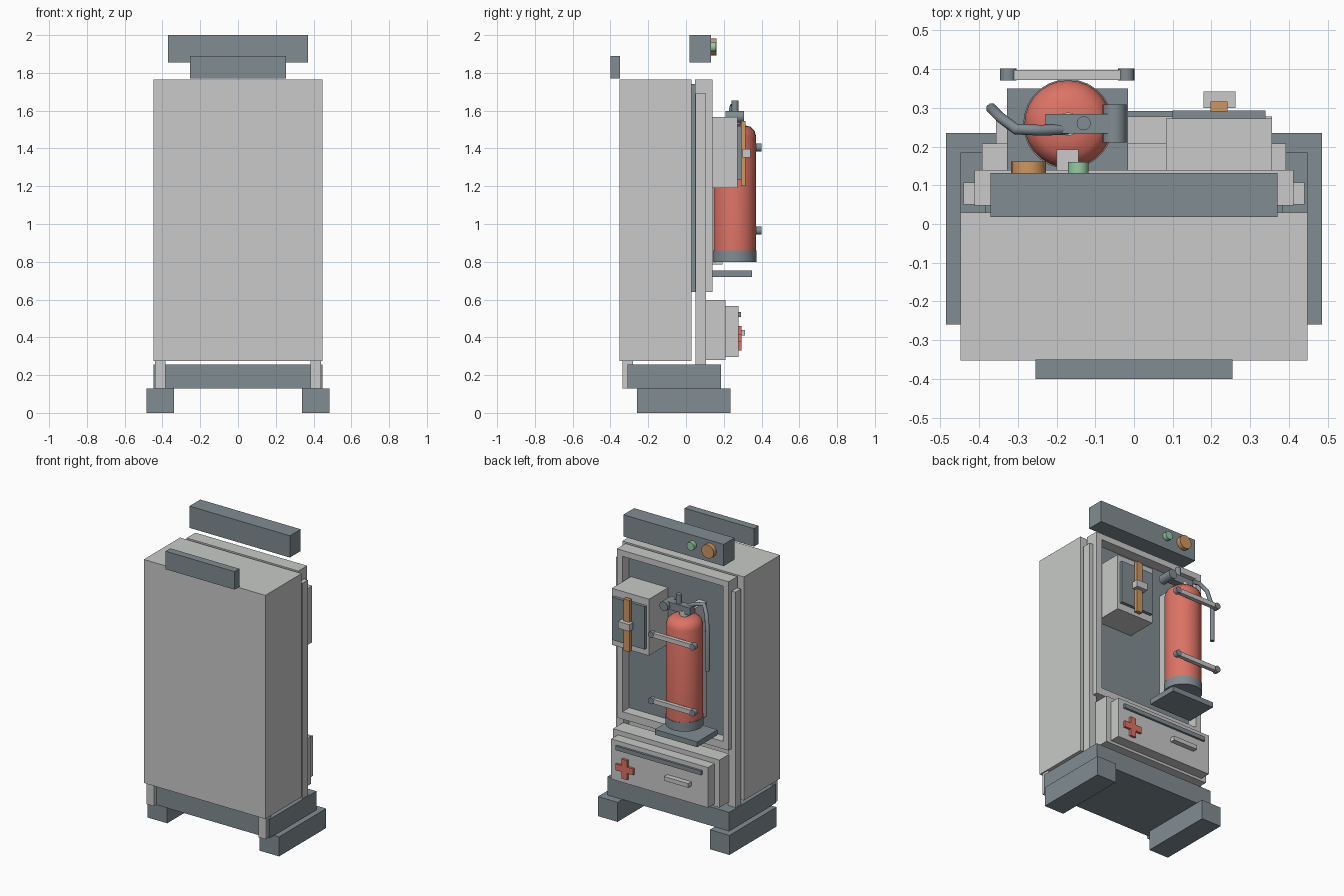
import bpy
import bmesh
import math
from mathutils import Vector

cube = bpy.data.objects.get("Cube")
if cube:
    bpy.data.objects.remove(cube, do_unlink=True)


def material(name, r, g, b):
    m = bpy.data.materials.new(name)
    m.use_nodes = True
    m.diffuse_color = (r, g, b, 1)
    m.node_tree.nodes["Principled BSDF"].inputs["Base Color"].default_value = (r, g, b, 1)
    return m


LIGHT = material("light grey", 0.58, 0.59, 0.58)
DARK = material("slate grey", 0.22, 0.265, 0.29)
RED = material("safety red", 0.72, 0.17, 0.13)
ORANGE = material("strap orange", 0.62, 0.31, 0.12)
GREEN = material("button green", 0.30, 0.60, 0.38)


def add_mesh(name, bm, mat, smooth=False):
    bmesh.ops.recalc_face_normals(bm, faces=bm.faces[:])
    mesh = bpy.data.meshes.new(name)
    bm.to_mesh(mesh)
    bm.free()
    mesh.materials.append(mat)
    obj = bpy.data.objects.new(name, mesh)
    bpy.context.collection.objects.link(obj)
    if smooth:
        bpy.ops.object.select_all(action="DESELECT")
        obj.select_set(True)
        bpy.context.view_layer.objects.active = obj
        bpy.ops.object.shade_smooth_by_angle(angle=math.radians(35))
    return obj


def add_box(bm, x, y, z):
    """Add a box spanning the given (low, high) ranges."""
    verts = bmesh.ops.create_cube(bm, size=1)["verts"]
    for v in verts:
        v.co = [(r[0] + r[1]) / 2 + c * (r[1] - r[0]) for c, r in zip(v.co, (x, y, z))]


def box(name, mat, x, y, z, mirror=False):
    bm = bmesh.new()
    add_box(bm, x, y, z)
    if mirror:
        add_box(bm, (-x[1], -x[0]), y, z)
    return add_mesh(name, bm, mat)


def rod(name, mat, start, end, radius, sides=20):
    """Cylinder between two points."""
    a, b = Vector(start), Vector(end)
    bm = bmesh.new()
    bmesh.ops.create_cone(bm, cap_ends=True, segments=sides, radius1=radius,
                          radius2=radius, depth=(b - a).length)
    turn = (b - a).to_track_quat("Z", "Y")
    for v in bm.verts:
        v.co = turn @ v.co + (a + b) / 2
    return add_mesh(name, bm, mat, True)


def lathe(name, mat, centre, profile, sides=28):
    """Spin a (radius, height) profile about a vertical axis."""
    bm = bmesh.new()
    verts = [bm.verts.new((r, 0, z)) for r, z in profile]
    edges = [bm.edges.new(pair) for pair in zip(verts, verts[1:])]
    bmesh.ops.spin(bm, geom=verts + edges, cent=(0, 0, 0), axis=(0, 0, 1),
                   angle=math.tau, steps=sides)
    bmesh.ops.remove_doubles(bm, verts=bm.verts[:], dist=0.0001)
    bmesh.ops.translate(bm, verts=bm.verts[:], vec=(*centre, 0))
    return add_mesh(name, bm, mat, True)


# Base and cabinet
box("feet", DARK, (0.34, 0.485), (-0.26, 0.235), (0, 0.13), mirror=True)
box("base_plinth", DARK, (-0.448, 0.448), (-0.31, 0.185), (0.13, 0.255))
box("cabinet_body", LIGHT, (-0.448, 0.448), (-0.352, 0.03), (0.275, 1.765))
for name, y in (("front_posts", (-0.335, -0.28)), ("rear_posts", (0.05, 0.107))):
    box(name, LIGHT, (0.385, 0.44), y, (0.13, 1.69), mirror=True)
box("front_header_plate", DARK, (-0.255, 0.255), (-0.4, -0.35), (1.77, 1.89))

# Recessed bay with a surrounding frame
box("bay_back_panel", DARK, (-0.385, 0.385), (0.028, 0.07), (0.64, 1.74))
box("bay_frame_sides", LIGHT, (0.37, 0.412), (0.048, 0.14), (0.64, 1.765), mirror=True)
box("bay_frame_top", LIGHT, (-0.37, 0.37), (0.048, 0.14), (1.725, 1.765))
box("bay_frame_sill", LIGHT, (-0.37, 0.37), (0.048, 0.14), (0.64, 0.69))
box("mounting_rail", LIGHT, (-0.2, -0.143), (0.07, 0.192), (0.785, 1.55))

# Control bar with buttons
box("control_bar", DARK, (-0.37, 0.37), (0.018, 0.132), (1.855, 2.0))
rod("orange_button", ORANGE, (-0.272, 0.13, 1.937), (-0.272, 0.162, 1.937), 0.045)
rod("green_button", GREEN, (-0.144, 0.13, 1.937), (-0.144, 0.16, 1.937), 0.027)

# Drawer
box("drawer_body", LIGHT, (-0.392, 0.392), (0.1, 0.208), (0.28, 0.597))
box("drawer_front", LIGHT, (-0.357, 0.357), (0.208, 0.278), (0.297, 0.565))
box("drawer_slot", DARK, (-0.315, 0.315), (0.275, 0.292), (0.507, 0.535))
box("drawer_pull", LIGHT, (-0.235, -0.055), (0.275, 0.312), (0.41, 0.438))
bm = bmesh.new()
for w, h in ((0.065, 0.021), (0.021, 0.065)):
    add_box(bm, (0.25 - w, 0.25 + w), (0.275, 0.293), (0.395 - h, 0.395 + h))
add_mesh("red_cross", bm, RED)

# Supply box with strap
box("supply_box", LIGHT, (0.083, 0.357), (0.065, 0.272), (1.19, 1.567))
box("supply_box_panel", DARK, (0.1, 0.34), (0.27, 0.293), (1.235, 1.52))
box("strap", ORANGE, (0.197, 0.241), (0.29, 0.316), (1.2, 1.545))
box("strap_buckle", LIGHT, (0.179, 0.262), (0.3, 0.342), (1.352, 1.398))

# Extinguisher on its shelf
box("shelf", DARK, (-0.328, -0.015), (0.135, 0.35), (0.72, 0.755))
centre = (-0.17, 0.258)
lathe("extinguisher_foot", DARK, centre,
      [(0, 0.8), (0.116, 0.8), (0.116, 0.86), (0, 0.86)])
lathe("extinguisher_body", RED, centre,
      [(0, 0.85), (0.113, 0.85), (0.113, 1.465), (0.104, 1.495), (0.082, 1.515),
       (0.045, 1.525), (0, 1.527)])
rod("extinguisher_neck", LIGHT, (*centre, 1.51), (*centre, 1.56), 0.03)
box("valve_body", DARK, (-0.228, -0.055), (0.234, 0.284), (1.545, 1.595))
rod("valve_outlet", DARK, (-0.05, 0.21, 1.568), (-0.05, 0.308, 1.568), 0.031)
rod("valve_knob", DARK, (-0.13, 0.26, 1.59), (-0.13, 0.26, 1.655), 0.018)

# Hose sweeping off the valve and hanging down
curve = bpy.data.curves.new("hose", "CURVE")
curve.dimensions = "3D"
curve.bevel_depth = 0.014
curve.bevel_resolution = 2
curve.use_fill_caps = True
path = [(-0.17, 0.245, 1.575), (-0.24, 0.242, 1.61), (-0.305, 0.245, 1.625),
        (-0.345, 0.275, 1.57), (-0.368, 0.298, 1.46), (-0.368, 0.298, 1.22)]
spline = curve.splines.new("POLY")
spline.points.add(len(path) - 1)
for point, co in zip(spline.points, path):
    point.co = (*co, 1)
curve.materials.append(DARK)
bpy.context.collection.objects.link(bpy.data.objects.new("hose", curve))

# Retaining bars with end knobs
for label, z in (("lower", 0.965), ("upper", 1.405)):
    box(label + "_retaining_bar", LIGHT, (-0.32, -0.025), (0.372, 0.398), (z - 0.015, z + 0.015))
    for side, x in (("right", -0.325), ("left", -0.02)):
        rod(f"{label}_{side}_bar_knob", DARK, (x, 0.37, z), (x, 0.401, z), 0.021, 16)
